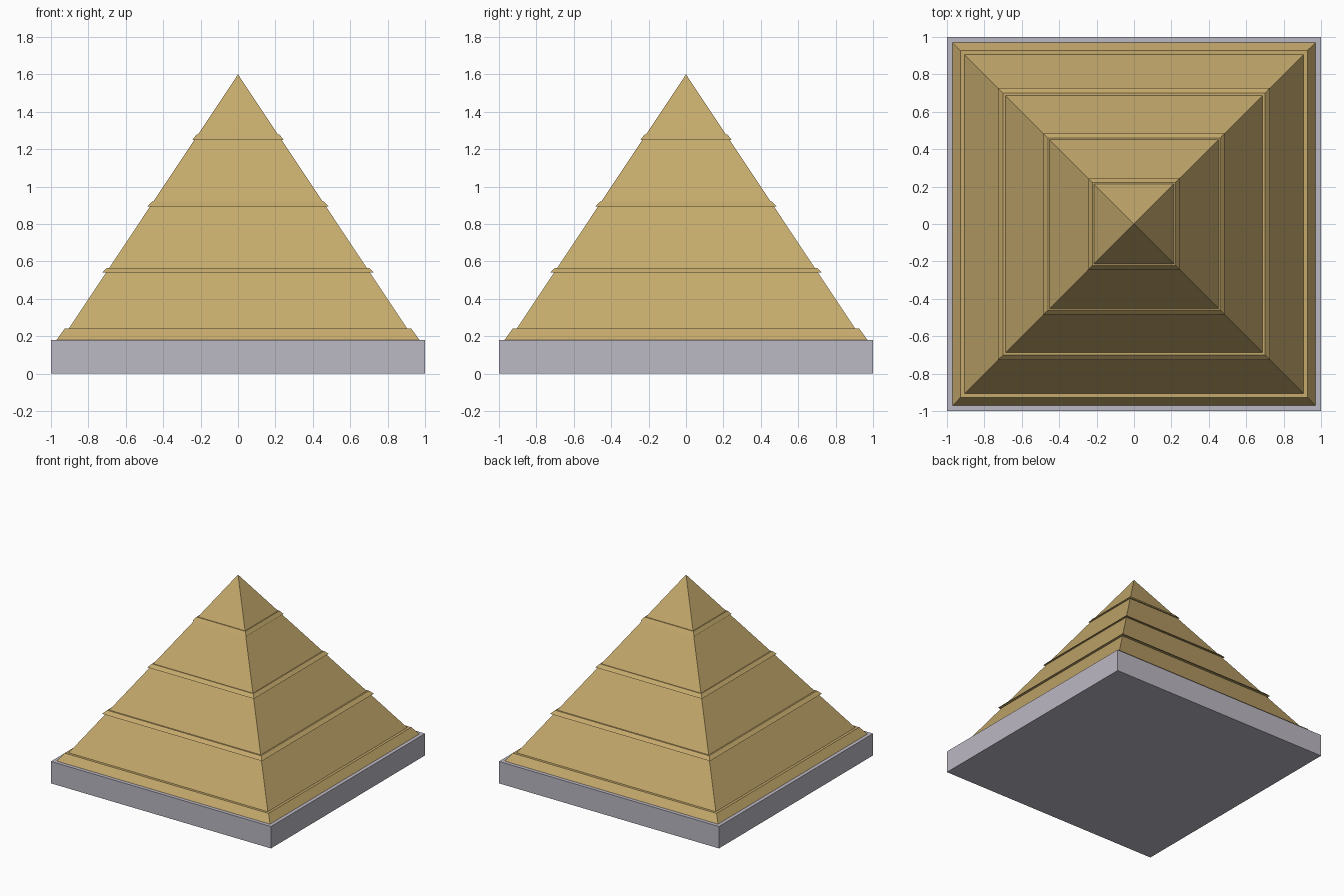
import bpy
import bmesh

if "Cube" in bpy.data.objects:
    bpy.data.objects.remove(bpy.data.objects["Cube"])


def material(name, rgb):
    mat = bpy.data.materials.new(name)
    mat.diffuse_color = (*rgb, 1.0)
    mat.use_nodes = True
    mat.node_tree.nodes["Principled BSDF"].inputs["Base Color"].default_value = mat.diffuse_color
    return mat


def frustum(name, z0, z1, half0, half1, mat):
    """Square frustum; a zero top half-width gives a pyramid."""
    bm = bmesh.new()

    def ring(h, z):
        return [bm.verts.new((sx * h, sy * h, z))
                for sx, sy in ((-1, -1), (1, -1), (1, 1), (-1, 1))]

    low = ring(half0, z0)
    bm.faces.new(low[::-1])
    if half1 > 0:
        high = ring(half1, z1)
        bm.faces.new(high)
        for i in range(4):
            j = (i + 1) % 4
            bm.faces.new((low[i], low[j], high[j], high[i]))
    else:
        tip = bm.verts.new((0, 0, z1))
        for i in range(4):
            bm.faces.new((low[i], low[(i + 1) % 4], tip))
    mesh = bpy.data.meshes.new(name)
    bm.to_mesh(mesh)
    bm.free()
    mesh.materials.append(mat)
    obj = bpy.data.objects.new(name, mesh)
    bpy.context.collection.objects.link(obj)
    return obj


stone = material("grey_stone", (0.50, 0.48, 0.55))
gold = material("sandstone", (0.56, 0.40, 0.15))

# Plinth and main pyramid
frustum("plinth", 0.0, 0.18, 1.0, 1.0, stone)
frustum("pyramid", 0.18, 1.60, 0.945, 0.0, gold)

# Raised bands: bottom z, top z, bottom half-width, top half-width
bands = [
    (0.18, 0.24, 0.97, 0.927),
    (0.54, 0.566, 0.727, 0.70),
    (0.894, 0.92, 0.485, 0.46),
    (1.25, 1.278, 0.243, 0.222),
]
for n, band in enumerate(bands, 1):
    frustum(f"band_{n}", *band, gold)
